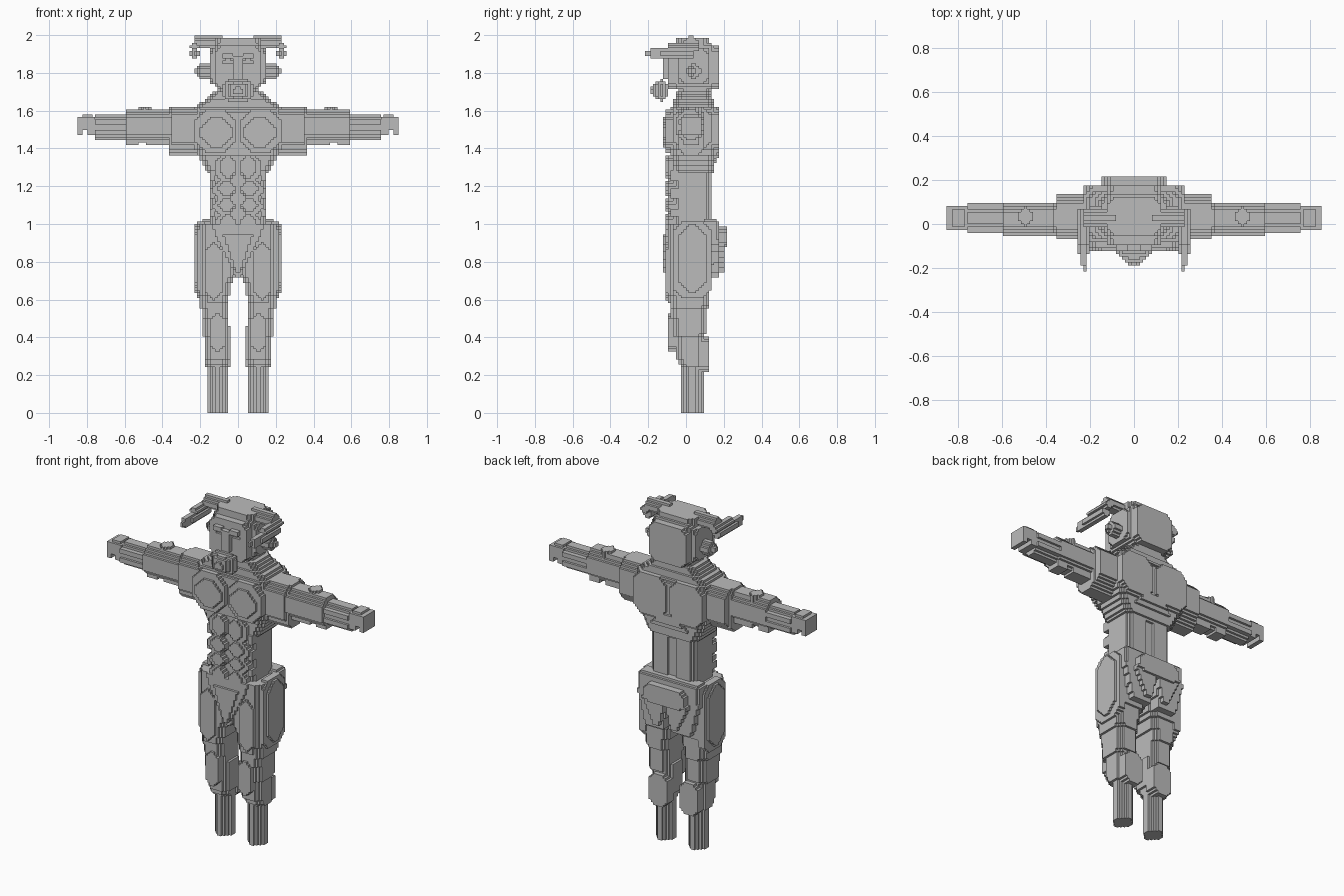
import bpy, bmesh

if "Cube" in bpy.data.objects:
    bpy.data.objects.remove(bpy.data.objects["Cube"])

U = 0.0135          # edge of one block
parts = {}          # part name -> set of filled cells


def cell(v):
    return round(v / U)


def solid(part, x, y, z, cut=0, axes="xyz", carve=False):
    """Mirrored block; cells nearer than `cut` to an edge between two axes are stepped away."""
    x = (-x[1], x[1]) if x[0] == 0 else x
    r = [(cell(a), max(cell(b), cell(a) + 1)) for a, b in (x, y, z)]
    use = ["xyz".index(a) for a in axes]
    cells = parts.setdefault(part, set())
    for i in range(*r[0]):
        for j in range(*r[1]):
            for k in range(*r[2]):
                p = (i, j, k)
                d = [min(p[a] - r[a][0], r[a][1] - 1 - p[a]) for a in use]
                if any(d[m] + d[n] < cut for m in range(len(d)) for n in range(m)):
                    continue
                for q in (p, (-i - 1, j, k)):
                    cells.discard(q) if carve else cells.add(q)


def loft(part, z, x_low, x_high, y_low, y_high, cut=0):
    """Mirrored stack of layers running from a low section to a high one."""
    k0, k1 = cell(z[0]), cell(z[1])
    for k in range(k0, k1):
        t = (k - k0) / max(1, k1 - k0 - 1)
        mix = lambda a, b: tuple(p + (q - p) * t for p, q in zip(a, b))
        solid(part, mix(x_low, x_high), mix(y_low, y_high), (k * U, k * U + U), cut, "xy")


# Lower legs, knees and calves
solid("lower_legs", (.055, .16), (-.025, .09), (0, .25), 3, "xy")
loft("lower_legs", (.24, .32), (.05, .175), (.045, .18), (-.03, .1), (-.06, .1), 2)
solid("knees", (.035, .18), (-.06, .1), (.3, .46), 2, "xy")
loft("knees", (.40, .62), (.05, .19), (.055, .198), (-.07, .1), (-.08, .12), 2)
solid("knees", (.07, .15), (-.095, -.05), (.33, .53), 2, "xz")
solid("knees", (.09, .135), (-.1, -.06), (.37, .41))
solid("calves", (.045, .16), (.05, .12), (.22, .40), 2, "xz")

# Thighs with raised outer plates
loft("thighs", (.5, .72), (.07, .19), (.03, .2), (-.08, .11), (-.1, .13), 2)
loft("thighs", (.71, .84), (.015, .2), (0.0, .2), (-.1, .13), (-.1, .15), 2)
solid("thighs", (.08, .17), (-.11, -.05), (.6, .9), 3, "xz")
solid("thigh_plates", (.17, .215), (-.07, .13), (.61, 1.01), 3, "yz")
solid("thigh_plates", (.2, .23), (-.045, .11), (.63, 1.0), 4, "yz")

# Hips, seat and front wedge
solid("hips", (0, .2), (-.09, .14), (.82, 1.0), 2, "xy")
loft("seat", (.72, .92), (.03, .15), (0, .2), (.08, .17), (.08, .18))
solid("seat", (0, .2), (.08, .18), (.9, 1.02), 1)
loft("seat", (.74, .9), (.04, .08), (0, .15), (.15, .2), (.15, .21))
solid("seat", (0, .14), (.15, .21), (.88, .99), 2, "xz")
loft("front_wedge", (.72, 1.0), (0, .014), (0, .14), (-.1, .03), (-.11, .03))
loft("front_wedge", (.74, .95), (0, .014), (0, .075), (-.125, -.09), (-.125, -.09))

# Waist and stomach muscles
solid("waist", (0, .155), (-.07, .135), (.97, 1.4), 2, "xy")
solid("waist", (0, .022), (.12, .14), (1.0, 1.36), carve=True)
for z0, z1, w in ((.96, 1.05, .1), (1.06, 1.14, .11), (1.15, 1.23, .11), (1.24, 1.36, .1)):
    solid("stomach_muscles", (.014, w), (-.11, -.06), (z0, z1), 2, "xz")
    solid("stomach_muscles", (.014, w + .02), (-.09, -.06), (z0 - .013, z1), 2, "xz")
for z0 in (1.02, 1.12, 1.22):
    solid("side_muscles", (.125, .155), (-.085, -.04), (z0, z0 + .08), 1, "xz")

# Chest, shoulder slope and back
loft("chest", (1.25, 1.40), (0, .155), (0, .225), (-.06, .14), (-.08, .16), 2)
solid("chest", (0, .23), (-.085, .16), (1.38, 1.62), 2)
solid("chest_plates", (.014, .225), (-.108, -.07), (1.38, 1.6), 4, "xz")
solid("chest_plates", (.03, .2), (-.115, -.09), (1.41, 1.57), 4, "xz")
loft("shoulder_slope", (1.6, 1.7), (0, .23), (0, .13), (-.075, .16), (-.05, .13), 2)
solid("back_plates", (.014, .225), (.14, .178), (1.38, 1.62), 3, "xz")
loft("back_plates", (1.32, 1.4), (0, .12), (0, .05), (.1, .165), (.1, .178))

# Shoulders
solid("shoulders", (.2, .345), (-.07, .13), (1.39, 1.615), 3, "yz")
solid("shoulders", (.2, .365), (-.04, .1), (1.37, 1.62), 2, "yz")

# Upper arms, forearms and a raised knot on each arm
solid("upper_arms", (.34, .6), (-.05, .1), (1.43, 1.6), 3, "yz")
solid("upper_arms", (.36, .48), (-.02, .07), (1.42, 1.6))
solid("upper_arms", (.52, .6), (-.02, .07), (1.42, 1.59))
solid("arm_knots", (.43, .56), (-.005, .06), (1.58, 1.605), 1, "xy")
solid("arm_knots", (.46, .53), (-.015, .075), (1.58, 1.62), 2, "xy")
solid("forearms", (.59, .76), (-.025, .085), (1.45, 1.575), 2, "yz")
for z0, z1 in ((1.47, 1.5), (1.52, 1.55)):
    solid("forearms", (.6, .75), (-.035, .095), (z0, z1))

# Hands: palm with a thumb and a finger curl
solid("hands", (.75, .85), (-.025, .085), (1.53, 1.57))
solid("hands", (.76, .80), (-.025, .085), (1.47, 1.54))
solid("hands", (.77, .825), (-.025, .085), (1.50, 1.54))
solid("hands", (.825, .85), (-.025, .085), (1.47, 1.54))
solid("hands", (.765, .83), (-.01, .07), (1.56, 1.58))

# Neck and head
solid("neck", (0, .11), (-.04, .13), (1.66, 1.76), 2, "xy")
solid("head", (0, .14), (-.08, .16), (1.70, 1.965), 3)
solid("head", (0, .115), (-.1, .175), (1.72, 1.94), 2, "xz")
solid("head", (0, .115), (-.06, .12), (1.95, 1.985), 2, "xy")
solid("head", (0, .15), (-.04, .12), (1.74, 1.93), 2, "yz")

# Face: brow, eye sockets, muzzle with nostrils
solid("head", (.025, .085), (-.11, -.085), (1.83, 1.87), 1, "xz", True)
solid("head", (.04, .068), (-.1, -.085), (1.84, 1.855))
solid("brow", (.02, .1), (-.115, -.09), (1.88, 1.91), 1, "xz")
solid("brow", (0, .027), (-.115, -.09), (1.77, 1.89))
solid("muzzle", (0, .08), (-.16, -.09), (1.65, 1.77), 2)
solid("muzzle", (0, .055), (-.195, -.09), (1.655, 1.755), 2)
solid("muzzle", (.02, .045), (-.2, -.17), (1.71, 1.73), carve=True)
solid("muzzle", (0, .03), (-.2, -.17), (1.67, 1.685), carve=True)

# Ears
solid("ears", (.13, .2), (-.005, .075), (1.765, 1.855), 2, "yz")
solid("ears", (.19, .215), (.01, .06), (1.78, 1.84), 1, "yz")
solid("ears", (.21, .23), (.03, .05), (1.79, 1.82))

# Horns: out from the head, then forward to a tip
solid("horns", (.07, .235), (-.03, .08), (1.925, 1.985), 2, "yz")
solid("horns", (.08, .23), (.01, .04), (1.98, 2.0))
solid("horns", (.2, .26), (-.1, .07), (1.9, 1.975), 2, "xz")
solid("horns", (.205, .25), (-.14, .04), (1.875, 1.93), 1, "xz")
solid("horns", (.215, .245), (-.19, -.1), (1.88, 1.925))
solid("horns", (.215, .23), (-.21, -.18), (1.89, 1.92))

# Skin the outer faces of every part
grey = bpy.data.materials.new("grey")
grey.diffuse_color = (.5, .5, .5, 1)
grey.use_nodes = True
grey.node_tree.nodes["Principled BSDF"].inputs["Base Color"].default_value = grey.diffuse_color
filled = set().union(*parts.values())
taken = set()
for name, cells in parts.items():
    bm, verts = bmesh.new(), {}
    own = cells - taken
    taken |= own
    for c in sorted(own):
        for a in range(3):
            b, d = (a + 1) % 3, (a + 2) % 3
            for s in (0, 1):
                n = list(c)
                n[a] += 2 * s - 1
                if tuple(n) in filled:
                    continue
                loop = []
                for e, f in ((0, 0), (1, 0), (1, 1), (0, 1))[::1 if s else -1]:
                    p = list(c)
                    p[a], p[b], p[d] = c[a] + s, c[b] + e, c[d] + f
                    p = tuple(p)
                    if p not in verts:
                        verts[p] = bm.verts.new([q * U for q in p])
                    loop.append(verts[p])
                bm.faces.new(loop)
    bmesh.ops.dissolve_limit(bm, angle_limit=.02, verts=bm.verts[:], edges=bm.edges[:])
    mesh = bpy.data.meshes.new(name)
    bm.to_mesh(mesh)
    bm.free()
    mesh.materials.append(grey)
    bpy.context.collection.objects.link(bpy.data.objects.new(name, mesh))
